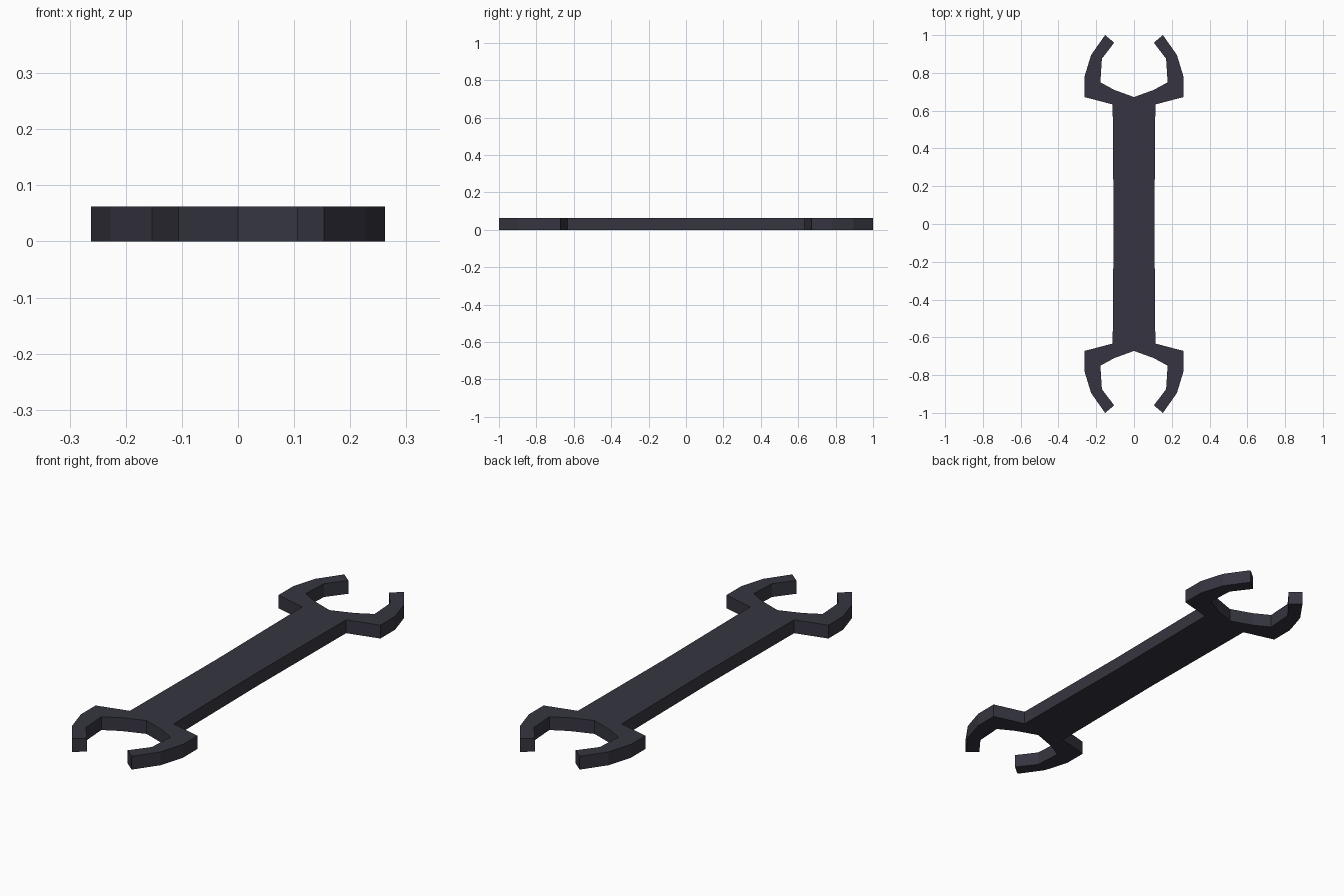
import bpy
import bmesh

THICKNESS = 0.062

cube = bpy.data.objects.get("Cube")
if cube:
    bpy.data.objects.remove(cube, do_unlink=True)

# Dark steel
steel = bpy.data.materials.new("dark_steel")
steel.use_nodes = True
colour = (0.037, 0.036, 0.052, 1)
steel.diffuse_color = colour
steel.node_tree.nodes["Principled BSDF"].inputs["Base Color"].default_value = colour

# One quarter of the outline: jaw edges run from the tip to the handle
outer = [(0.153, 1.0), (0.227, 0.895), (0.262, 0.78), (0.262, 0.672), (0.113, 0.633)]
inner = [(0.105, 0.96), (0.17, 0.875), (0.178, 0.75), (0.105, 0.71), (0, 0.672)]
waist = [(0, 0), (0.108, 0)]

bm = bmesh.new()


def add_points(points):
    return [bm.verts.new((x, y, 0)) for x, y in points]


out, inn, mid = add_points(outer), add_points(inner), add_points(waist)

# Jaw
for i in range(2):
    bm.faces.new((inn[i], inn[i + 1], out[i + 1], out[i]))
bm.faces.new((inn[2], out[3], out[2]))
bm.faces.new((inn[2], inn[3], out[4], out[3]))
# Handle
bm.faces.new((inn[3], inn[4], mid[0], mid[1], out[4]))
for face in bm.faces:
    face.normal_update()
    if face.normal.z < 0:
        face.normal_flip()

mesh = bpy.data.meshes.new("wrench")
bm.to_mesh(mesh)
bm.free()
mesh.materials.append(steel)
wrench = bpy.data.objects.new("wrench", mesh)
bpy.context.collection.objects.link(wrench)

# Mirror to all four quarters, then give the plate its thickness
mirror = wrench.modifiers.new("mirror", "MIRROR")
mirror.use_axis = (True, True, False)
mirror.use_clip = True
solid = wrench.modifiers.new("thickness", "SOLIDIFY")
solid.thickness = THICKNESS
solid.offset = 1
